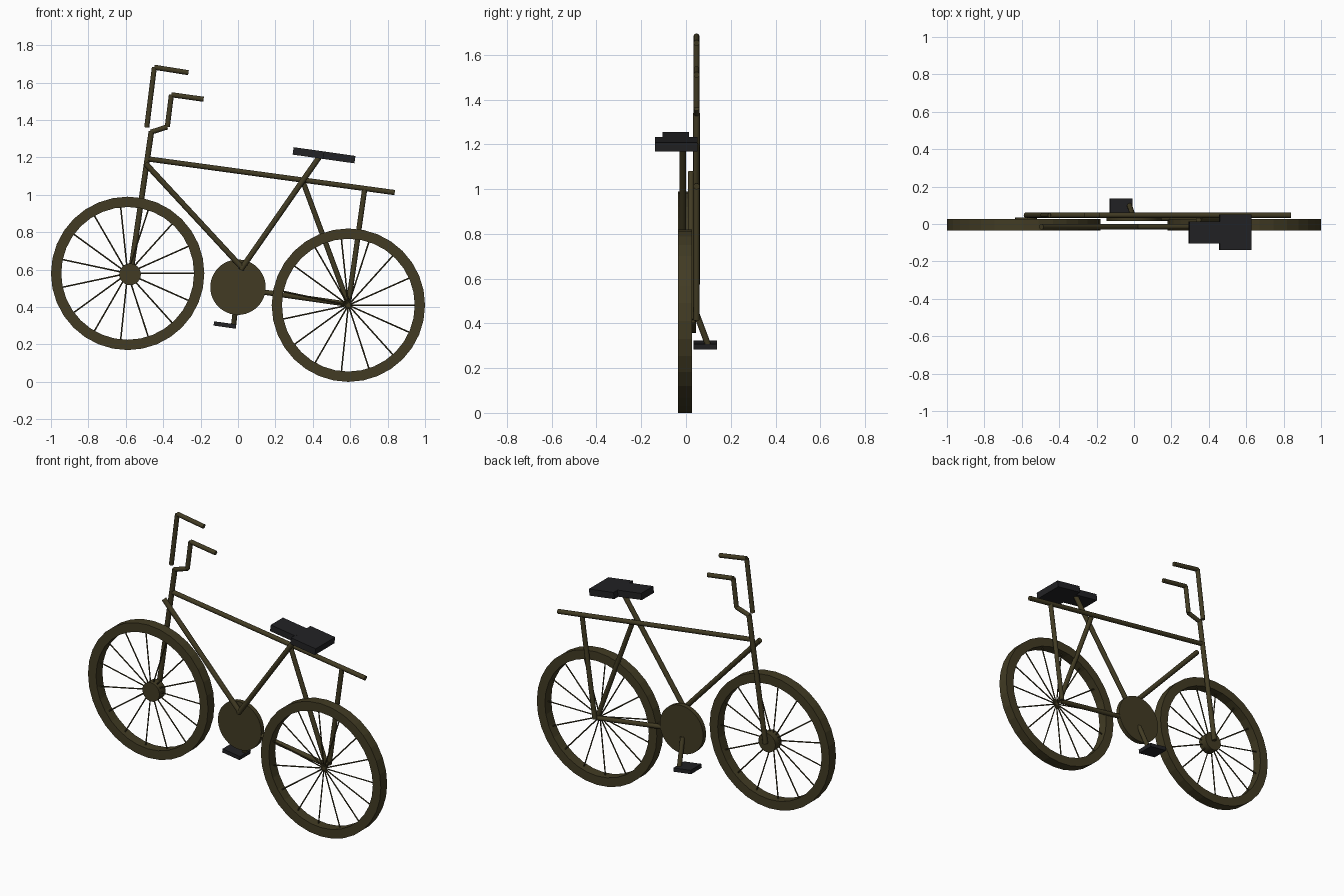
import bpy, bmesh, math
from mathutils import Vector, Matrix

cube = bpy.data.objects.get("Cube")
if cube:
    bpy.data.objects.remove(cube, do_unlink=True)


def material(name, rgb):
    m = bpy.data.materials.new(name)
    m.use_nodes = True
    m.diffuse_color = (*rgb, 1)
    m.node_tree.nodes["Principled BSDF"].inputs["Base Color"].default_value = (*rgb, 1)
    return m


OLIVE = material("dark olive brown", (0.054, 0.044, 0.017))
BLACK = material("soft black", (0.016, 0.016, 0.018))


def finish(name, bm, mat, smooth=False):
    bmesh.ops.recalc_face_normals(bm, faces=bm.faces)
    mesh = bpy.data.meshes.new(name)
    bm.to_mesh(mesh)
    bm.free()
    mesh.materials.append(mat)
    obj = bpy.data.objects.new(name, mesh)
    bpy.context.collection.objects.link(obj)
    if smooth:
        bpy.ops.object.select_all(action='DESELECT')
        obj.select_set(True)
        bpy.context.view_layer.objects.active = obj
        bpy.ops.object.shade_smooth_by_angle(angle=math.radians(35))
    return obj


def add_rod(bm, a, b, radius, sides):
    a, b = Vector(a), Vector(b)
    d = b - a
    mat = Matrix.Translation((a + b) / 2) @ d.to_track_quat('Z', 'Y').to_matrix().to_4x4()
    bmesh.ops.create_cone(bm, cap_ends=True, segments=sides, radius1=radius,
                          radius2=radius, depth=d.length, matrix=mat)


def tube(name, a, b, radius=0.015, sides=12):
    bm = bmesh.new()
    add_rod(bm, a, b, radius, sides)
    return finish(name, bm, OLIVE, True)


def box(name, center, size, tilt):
    bm = bmesh.new()
    mat = (Matrix.Translation(center) @ Matrix.Rotation(math.radians(tilt), 4, 'Y')
           @ Matrix.Diagonal((*size, 1)))
    bmesh.ops.create_cube(bm, size=1, matrix=mat)
    return finish(name, bm, BLACK)


# Wheels: square-section tyre and thin spokes
WHEEL_Y, OUTER, INNER, HALF = -0.004, 0.41, 0.355, 0.031


def wheel(name, x, z, segments=32, spokes=15):
    center = Vector((x, WHEEL_Y, z))
    bm = bmesh.new()
    rings = []
    for i in range(segments):
        a = math.tau * i / segments
        out = Vector((math.cos(a), 0, math.sin(a)))
        rings.append([bm.verts.new(center + out * r + Vector((0, y, 0)))
                      for r, y in ((OUTER, -HALF), (OUTER, HALF), (INNER, HALF), (INNER, -HALF))])
    for i, ring in enumerate(rings):
        nxt = rings[(i + 1) % segments]
        for k in range(4):
            j = (k + 1) % 4
            bm.faces.new((ring[k], ring[j], nxt[j], nxt[k]))
    finish(name + "_tyre", bm, OLIVE)

    bm = bmesh.new()
    for i in range(spokes):
        a = math.tau * i / spokes
        add_rod(bm, center, center + Vector((math.cos(a), 0, math.sin(a))) * (INNER + 0.01),
                0.004, 6)
    finish(name + "_spokes", bm, OLIVE)


wheel("front_wheel", -0.59, 0.58)
wheel("rear_wheel", 0.59, 0.41)
tube("front_hub", (-0.577, -0.025, 0.575), (-0.577, 0.035, 0.575), 0.058, 24)

# Frame: near tubes, far tubes, fork
NEAR, FAR = -0.015, 0.047
tube("down_tube", (-0.495, NEAR, 1.168), (0.022, NEAR, 0.61))
tube("seat_tube", (0.015, NEAR, 0.6), (0.44, NEAR, 1.21))
tube("top_tube", (-0.49, FAR, 1.193), (0.838, FAR, 1.012), 0.014)
tube("fork", (-0.575, FAR, 0.575), (-0.463, FAR, 1.34))
tube("seat_stay", (0.345, 0.022, 1.077), (0.59, 0.022, 0.415), 0.014)
tube("rack_post", (0.677, FAR, 1.03), (0.59, FAR, 0.415), 0.014)
tube("chain_stay", (0.05, 0.03, 0.492), (0.59, 0.03, 0.415), 0.014)

# Handlebars: lower one joined to the fork, upper one separate
lower = [(-0.466, 1.335), (-0.378, 1.363), (-0.356, 1.535), (-0.184, 1.511)]
upper = [(-0.488, 1.36), (-0.447, 1.682), (-0.265, 1.653)]
for label, path in (("lower", lower), ("upper", upper)):
    for i in range(len(path) - 1):
        (xa, za), (xb, zb) = path[i], path[i + 1]
        tube(f"{label}_handlebar_{i + 1}", (xa, FAR, za), (xb, FAR, zb), 0.0135)

# Drive: chainring, crank and pedal
tube("chainring", (0, 0.016, 0.506), (0, 0.044, 0.506), 0.148, 48)
tube("crank", (-0.005, 0.04, 0.46), (-0.024, 0.1, 0.3), 0.014)
box("pedal", (-0.07, 0.085, 0.304), (0.12, 0.105, 0.023), 8)

# Saddle
box("saddle_nose", (0.379, -0.046, 1.223), (0.17, 0.118, 0.04), 8)
box("saddle_back", (0.541, -0.044, 1.2), (0.17, 0.19, 0.04), 8)
